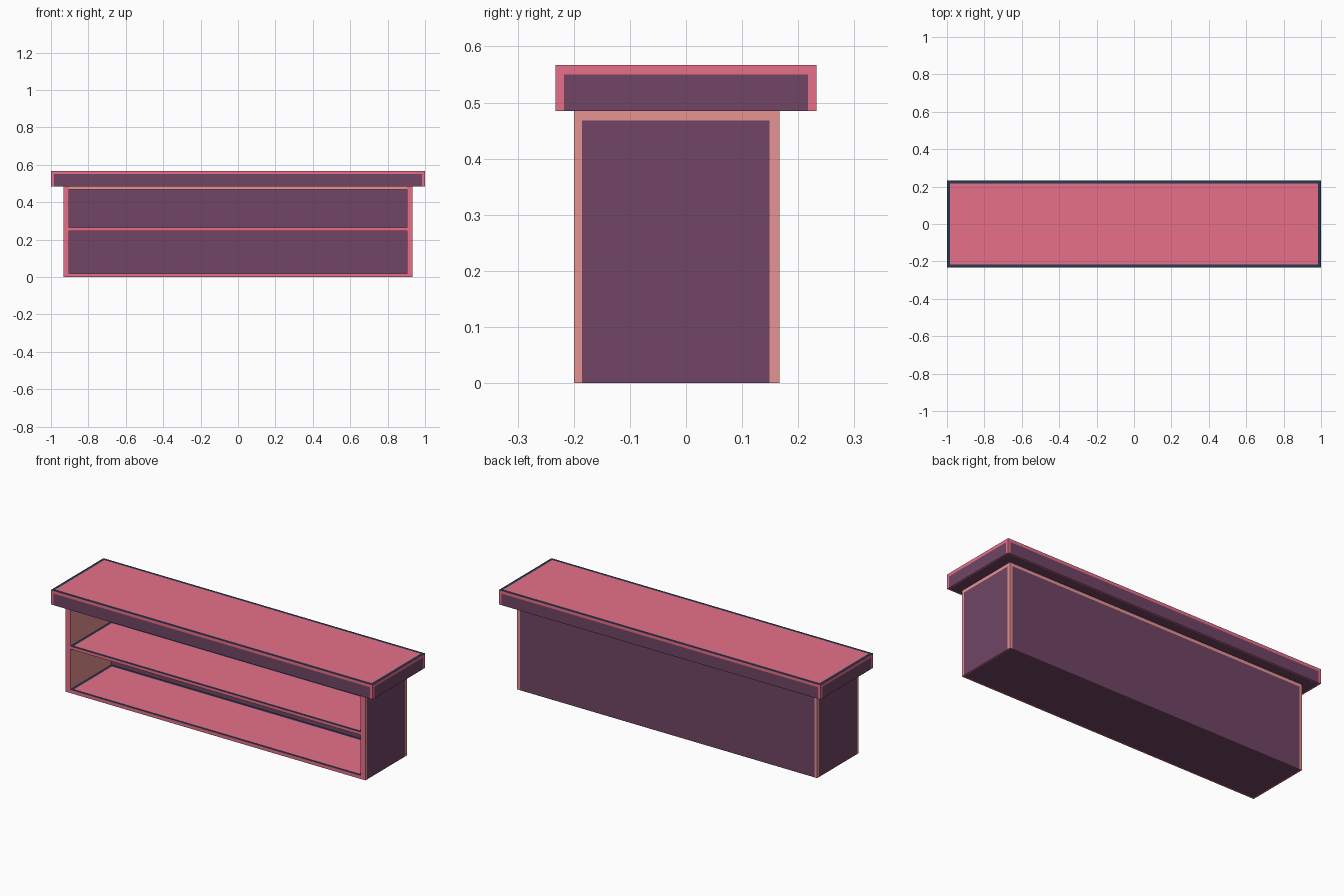
import bpy, bmesh
from mathutils import Vector

if "Cube" in bpy.data.objects:
    bpy.data.objects.remove(bpy.data.objects["Cube"])


def material(name, rgb):
    lin = [((c / 255 + 0.055) / 1.055) ** 2.4 for c in rgb]
    m = bpy.data.materials.new(name)
    m.diffuse_color = (*lin, 1)
    m.use_nodes = True
    m.node_tree.nodes["Principled BSDF"].inputs["Base Color"].default_value = m.diffuse_color
    return m


MATS = [material("pink wood", (232, 112, 138)), material("purple wood", (113, 69, 101)),
        material("salmon trim", (233, 147, 147)), material("navy edge", (40, 55, 80))]
PINK, PURPLE, SALMON, NAVY = range(4)


def box(name, lo, hi, rule, cuts=()):
    """Box from lo to hi, sliced at (axis, value) cuts, faces coloured by rule(centre, normal)."""
    bm = bmesh.new()
    bmesh.ops.create_cube(bm, size=1)
    for v in bm.verts:
        v.co = Vector([(lo[i] + hi[i]) / 2 + v.co[i] * (hi[i] - lo[i]) for i in range(3)])
    for axis, value in cuts:
        n = Vector((0, 0, 0))
        n[axis] = 1
        bmesh.ops.bisect_plane(bm, geom=bm.verts[:] + bm.edges[:] + bm.faces[:],
                               plane_co=n * value, plane_no=n)
    bm.normal_update()
    for f in bm.faces:
        f.material_index = rule(f.calc_center_median(), f.normal)
    mesh = bpy.data.meshes.new(name)
    bm.to_mesh(mesh)
    bm.free()
    for m in MATS:
        mesh.materials.append(m)
    bpy.context.collection.objects.link(bpy.data.objects.new(name, mesh))


# Counter top: navy rim above, pink rim on the sides and below, purple elsewhere
def top_rule(c, n):
    rim_x, rim_y = abs(c.x) > 0.983, abs(c.y) > 0.216
    if n.z > 0.5:
        return NAVY if rim_x or rim_y else PINK
    if n.z < -0.5:
        return PINK if abs(c.x) > 0.991 or abs(c.y) > 0.224 else PURPLE
    rim = rim_x if abs(n.y) > 0.5 else rim_y
    return PINK if rim or c.z > 0.55 else PURPLE


box("counter_top", (-1, -0.233, 0.485), (1, 0.233, 0.567), top_rule,
    [(0, -0.992), (0, 0.992), (0, -0.984), (0, 0.984),
     (1, -0.225), (1, 0.225), (1, -0.217), (1, 0.217), (2, 0.55)])


# Side panels: salmon border outside, salmon inside, pink front edge
def side_rule(c, n):
    if n.y < -0.5:
        return PINK
    if n.z < -0.5:
        return PINK if abs(c.x) > 0.925 or c.y < -0.192 else PURPLE
    if n.x * c.x > 0:
        return SALMON if c.y < -0.185 or c.y > 0.149 or c.z > 0.468 else PURPLE
    return SALMON


for name, x0 in (("left_side", -0.933), ("right_side", 0.903)):
    box(name, (x0, -0.2, 0), (x0 + 0.03, 0.163, 0.485), side_rule,
        [(0, -0.925), (0, 0.925), (1, -0.192), (1, -0.185), (1, 0.149), (2, 0.468)])


# Back panel: salmon border outside and on its edges
def back_rule(c, n):
    if n.y > 0.5:
        return SALMON if abs(c.x) > 0.917 or c.z > 0.468 else PURPLE
    if n.z < -0.5:
        return PINK
    return SALMON if abs(n.x) > 0.5 else PURPLE


box("back_panel", (-0.933, 0.163, 0), (0.933, 0.167, 0.485), back_rule,
    [(0, -0.917), (0, 0.917), (2, 0.468)])


# Floor, shelf and top rail between the sides; boards have a navy rim above
def board_rule(c, n):
    if n.z < -0.5:
        return PINK if c.z < 0.01 and c.y < -0.192 else PURPLE
    if n.z > 0.5 and (abs(c.x) > 0.888 or c.y < -0.185 or c.y > 0.148):
        return NAVY
    return PINK


def rail_rule(c, n):
    return PURPLE if n.z < -0.5 else SALMON


for name, z0, z1, rule in (("floor_board", 0, 0.02, board_rule),
                           ("middle_shelf", 0.247, 0.264, board_rule),
                           ("top_rail", 0.468, 0.485, rail_rule)):
    box(name, (-0.903, -0.2, z0), (0.903, 0.163, z1), rule,
        [(0, -0.889), (0, 0.889), (1, -0.192), (1, -0.186), (1, 0.149)])
